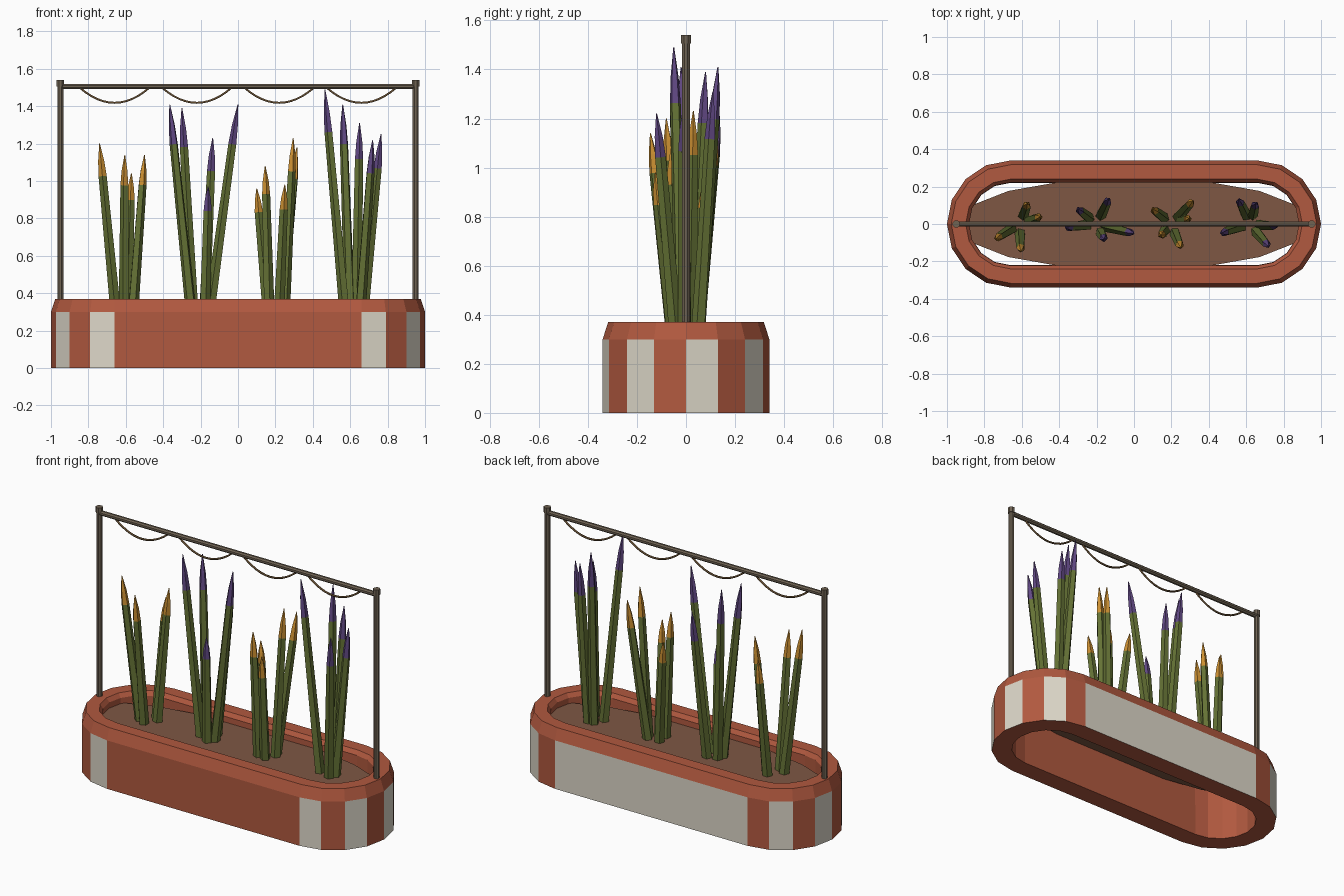
import bpy, bmesh, math
from mathutils import Vector

if "Cube" in bpy.data.objects:
    bpy.data.objects.remove(bpy.data.objects["Cube"], do_unlink=True)


def material(name, rgb):
    m = bpy.data.materials.new(name)
    m.use_nodes = True
    m.diffuse_color = (*rgb, 1)
    bsdf = next(n for n in m.node_tree.nodes if n.type == 'BSDF_PRINCIPLED')
    bsdf.inputs["Base Color"].default_value = (*rgb, 1)
    bsdf.inputs["Roughness"].default_value = 0.8
    return m


terracotta = material("terracotta", (0.44, 0.10, 0.05))
cream = material("cream", (0.72, 0.68, 0.58))
soil_brown = material("soil brown", (0.21, 0.095, 0.057))
leaf_green = material("leaf green", (0.13, 0.17, 0.036))
purple = material("purple", (0.12, 0.066, 0.23))
orange = material("orange", (0.61, 0.28, 0.032))
wood = material("weathered wood", (0.16, 0.125, 0.086))
rope_brown = material("rope brown", (0.13, 0.075, 0.03))


def finish(name, bm, mats):
    bmesh.ops.recalc_face_normals(bm, faces=bm.faces)
    me = bpy.data.meshes.new(name)
    bm.to_mesh(me)
    bm.free()
    for m in mats:
        me.materials.append(m)
    ob = bpy.data.objects.new(name, me)
    bpy.context.collection.objects.link(ob)
    return ob


def tube(bm, stations, sides=8, colour_from=None):
    """Skin rings of (centre, radius); rings from colour_from on use slot 1."""
    axis = (stations[-1][0] - stations[0][0]).normalized()
    rot = axis.to_track_quat('Z', 'Y')
    rings = []
    for centre, r in stations:
        rings.append([bm.verts.new(centre + rot @ Vector((r * math.cos(a), r * math.sin(a), 0)))
                      for a in (math.tau * (i + 0.5) / sides for i in range(sides))])
    for k, (lo, hi) in enumerate(zip(rings, rings[1:])):
        for i in range(sides):
            j = (i + 1) % sides
            f = bm.faces.new((lo[i], lo[j], hi[j], hi[i]))
            f.material_index = int(colour_from is not None and k >= colour_from)
    bm.faces.new(rings[0][::-1])
    cap = bm.faces.new(rings[-1])
    cap.material_index = int(colour_from is not None)


# Planter: a rounded oblong ring, open below, with alternating side panels
STRAIGHT, STEPS = 0.66, 8


def oblong(r):
    pts = []
    for cx, start in ((STRAIGHT, -math.pi / 2), (-STRAIGHT, math.pi / 2)):
        for i in range(STEPS + 1):
            a = start + math.pi * i / STEPS
            pts.append((cx + r * math.cos(a), r * math.sin(a)))
    return pts


section = [(0.34, 0), (0.34, 0.30), (0.317, 0.37), (0.24, 0.37), (0.222, 0.345), (0.22, 0)]
bm = bmesh.new()
loops = [[bm.verts.new((x, y, z)) for x, y in oblong(r)] for r, z in section]
for k, lo in enumerate(loops):
    hi = loops[(k + 1) % len(loops)]
    for i in range(len(lo)):
        j = (i + 1) % len(lo)
        f = bm.faces.new((lo[i], lo[j], hi[j], hi[i]))
        f.material_index = int(k == 0 and i % 2 == 0)
finish("planter", bm, [terracotta, cream])

# Soil: a thin stretched disc
bm = bmesh.new()
bmesh.ops.create_cone(bm, cap_ends=True, segments=16, radius1=1, radius2=1, depth=0.02)
bmesh.ops.scale(bm, vec=(0.95, 0.25, 1), verts=bm.verts)
bmesh.ops.translate(bm, vec=(0, 0, 0.30), verts=bm.verts)
finish("soil", bm, [soil_brown])

# Frame: two posts with small caps and a crossbar
for side, x in (("left", 0.95), ("right", -0.95)):
    bm = bmesh.new()
    tube(bm, [(Vector((x, 0, 0.30)), 0.017), (Vector((x, 0, 1.51)), 0.017)])
    tube(bm, [(Vector((x, 0, 1.505)), 0.021), (Vector((x, 0, 1.54)), 0.021)])
    finish(side + "_post", bm, [wood])
bm = bmesh.new()
tube(bm, [(Vector((-0.95, 0, 1.505)), 0.015), (Vector((0.95, 0, 1.505)), 0.015)])
finish("crossbar", bm, [wood])

# Rope swags hanging from the crossbar
for n in range(4):
    cu = bpy.data.curves.new("rope_swag", 'CURVE')
    cu.dimensions = '3D'
    cu.bevel_depth = 0.006
    cu.bevel_resolution = 1
    sp = cu.splines.new('POLY')
    sp.points.add(12)
    for i, p in enumerate(sp.points):
        t = i / 6 - 1
        p.co = (-0.66 + 0.44 * n + 0.185 * t, 0, 1.418 + 0.08 * t * t, 1)
    cu.materials.append(rope_brown)
    bpy.context.collection.objects.link(bpy.data.objects.new("rope_swag", cu))

# Plants: leaning spikes with coloured tips, listed by tip position
plants = [
    (-0.61, orange, [(-0.74, -0.08, 1.20), (-0.605, -0.145, 1.14),
                     (-0.57, 0.11, 1.04), (-0.50, 0.04, 1.14)]),
    (-0.20, purple, [(-0.365, -0.02, 1.41), (-0.30, 0.08, 1.39), (-0.135, 0.135, 1.23),
                     (0.0, -0.05, 1.41), (-0.16, -0.08, 0.97)]),
    (0.20, orange, [(0.10, 0.08, 0.96), (0.145, -0.06, 1.08), (0.25, -0.125, 0.98),
                    (0.295, 0.03, 1.23), (0.315, 0.125, 1.18)]),
    (0.62, purple, [(0.465, -0.05, 1.49), (0.56, 0.13, 1.41), (0.65, 0.11, 1.31),
                    (0.72, -0.12, 1.22), (0.765, -0.01, 1.25)]),
]
for cx, colour, tips in plants:
    bm = bmesh.new()
    for tip in map(Vector, tips):
        out = Vector((tip.x - cx, tip.y, 0)).normalized()
        base = Vector((cx, 0, 0.29)) + out * 0.05
        tube(bm, [(base, 0.03), (base.lerp(tip, 0.81), 0.023),
                  (base.lerp(tip, 0.9), 0.017), (tip, 0.002)], sides=5, colour_from=1)
    finish("plant", bm, [leaf_green, colour])
